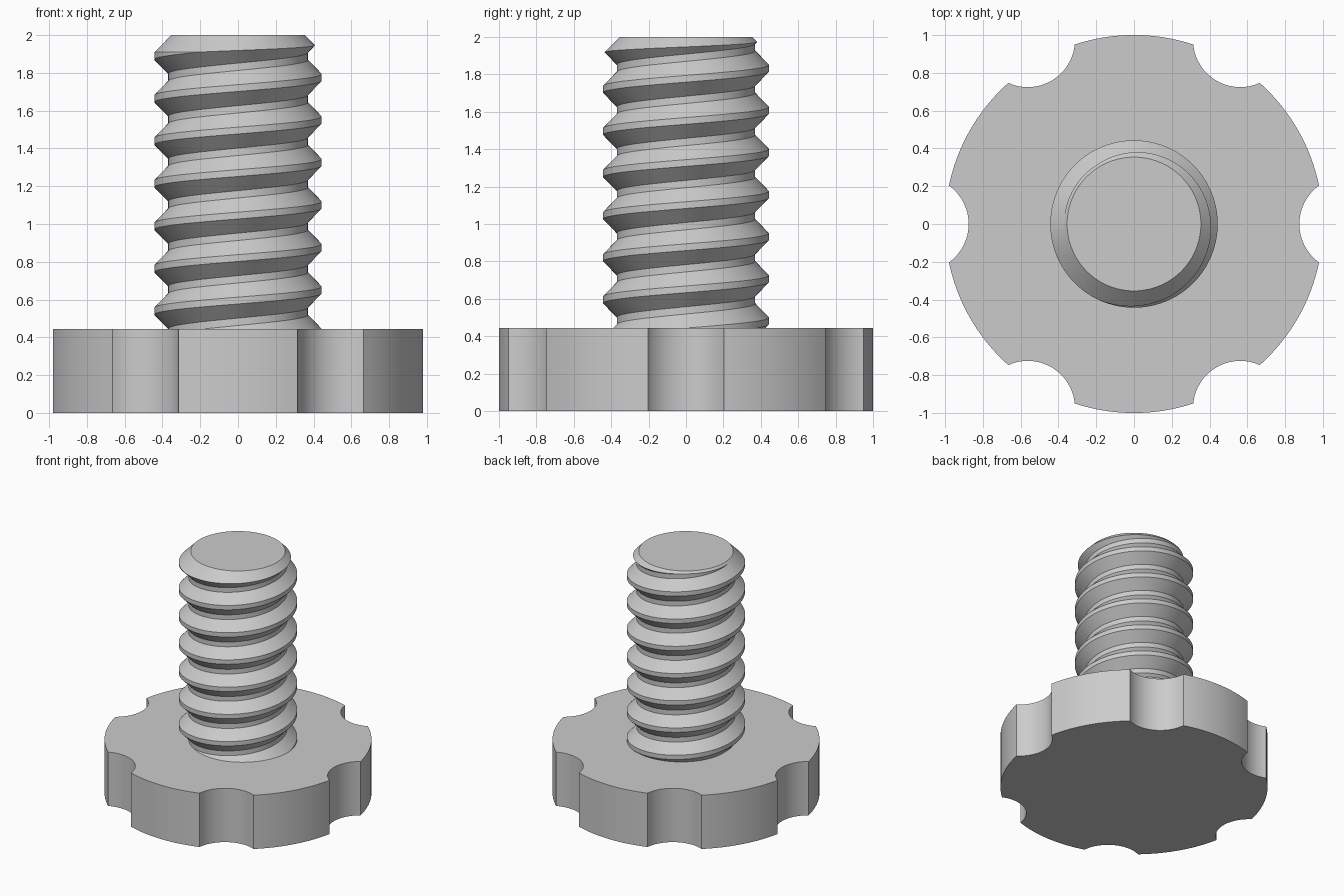
import bpy, bmesh
from math import pi, cos, sin, atan2, radians, tau

if "Cube" in bpy.data.objects:
    bpy.data.objects.remove(bpy.data.objects["Cube"])

HEAD_H, PITCH, SEG = 0.445, 0.225, 96
grey = bpy.data.materials.new("light_grey")
grey.use_nodes = True
grey.diffuse_color = (0.6, 0.6, 0.6, 1)
grey.node_tree.nodes["Principled BSDF"].inputs["Base Color"].default_value = (0.6, 0.6, 0.6, 1)


def finish(name, bm):
    bmesh.ops.recalc_face_normals(bm, faces=bm.faces)
    mesh = bpy.data.meshes.new(name)
    bm.to_mesh(mesh)
    bm.free()
    mesh.materials.append(grey)
    obj = bpy.data.objects.new(name, mesh)
    bpy.context.collection.objects.link(obj)
    return obj


def select(obj):
    bpy.ops.object.select_all(action='DESELECT')
    obj.select_set(True)
    bpy.context.view_layer.objects.active = obj


# Knob head: unit disc outline with six round finger notches
NOTCH_R, NOTCH_D = 0.25, 1.125
cx = (1 + NOTCH_D ** 2 - NOTCH_R ** 2) / (2 * NOTCH_D)
cy = (1 - cx * cx) ** 0.5
half = atan2(cy, cx)                    # half angle of a notch on the rim
sweep = atan2(cy, NOTCH_D - cx)         # half angle of the notch arc
outline = []
for n in range(6):
    a = n * pi / 3
    for i in range(24):
        t = a + pi + sweep - 2 * sweep * i / 24
        outline.append((NOTCH_D * cos(a) + NOTCH_R * cos(t),
                        NOTCH_D * sin(a) + NOTCH_R * sin(t)))
    for i in range(16):
        t = a + half + (pi / 3 - 2 * half) * i / 16
        outline.append((cos(t), sin(t)))
bm = bmesh.new()
base = bm.faces.new([bm.verts.new((x, y, 0)) for x, y in outline])
top = bmesh.ops.extrude_face_region(bm, geom=[base], use_keep_orig=True)["geom"]
bmesh.ops.translate(bm, vec=(0, 0, HEAD_H),
                    verts=[v for v in top if isinstance(v, bmesh.types.BMVert)])
head = finish("knob_head", bm)

# Threaded shank: one-start helix, four profile points per turn
CREST, ROOT = 0.443, 0.37
profile = [(CREST, -0.018), (CREST, 0.018), (ROOT, 0.093), (ROOT, 0.132)]
TURNS, START = 10, 1.776 - 8 * PITCH
rows = 4 * TURNS
bm = bmesh.new()
cols = []
for j in range(SEG):
    a = tau * j / SEG
    col = []
    for k in range(rows + (5 if j == 0 else 1)):
        r, dz = profile[k % 4]
        z = START + dz + PITCH * (k // 4 + j / SEG)
        col.append(bm.verts.new((r * cos(a), r * sin(a), z)))
    cols.append(col)
cols.append(cols[0][4:])                # the last column meets the next turn
for c, d in zip(cols, cols[1:]):
    for k in range(rows):
        bm.faces.new((c[k], d[k], d[k + 1], c[k + 1]))
# Close both ragged ends with fans to the axis
low, high = bm.verts.new((0, 0, START)), bm.verts.new((0, 0, START + PITCH * (TURNS + 0.5)))
for e in [e for e in bm.edges if e.is_boundary]:
    v, w = e.verts
    bm.faces.new((v, w, low if v.co.z + w.co.z < 2 else high))
shank = finish("threaded_shank", bm)

# Trim the thread to length with a chamfered tip
bm = bmesh.new()
rings = []
for r, z in [(0.5, 0.42), (0.5, 1.854), (0.354, 2.0)]:
    rings.append([bm.verts.new((r * cos(tau * i / SEG), r * sin(tau * i / SEG), z))
                  for i in range(SEG)])
for p, q in zip(rings, rings[1:]):
    for i in range(SEG):
        n = (i + 1) % SEG
        bm.faces.new((p[i], p[n], q[n], q[i]))
bm.faces.new(rings[0])
bm.faces.new(rings[-1])
trim = finish("tip_trim_helper", bm)
trim.hide_render = True

select(shank)
mod = shank.modifiers.new("trim", 'BOOLEAN')
mod.operation, mod.solver, mod.object = 'INTERSECT', 'EXACT', trim
bpy.ops.object.modifier_apply(modifier=mod.name)
bpy.data.objects.remove(trim)

for obj in (head, shank):
    select(obj)
    bpy.ops.object.shade_smooth_by_angle(angle=radians(25))
